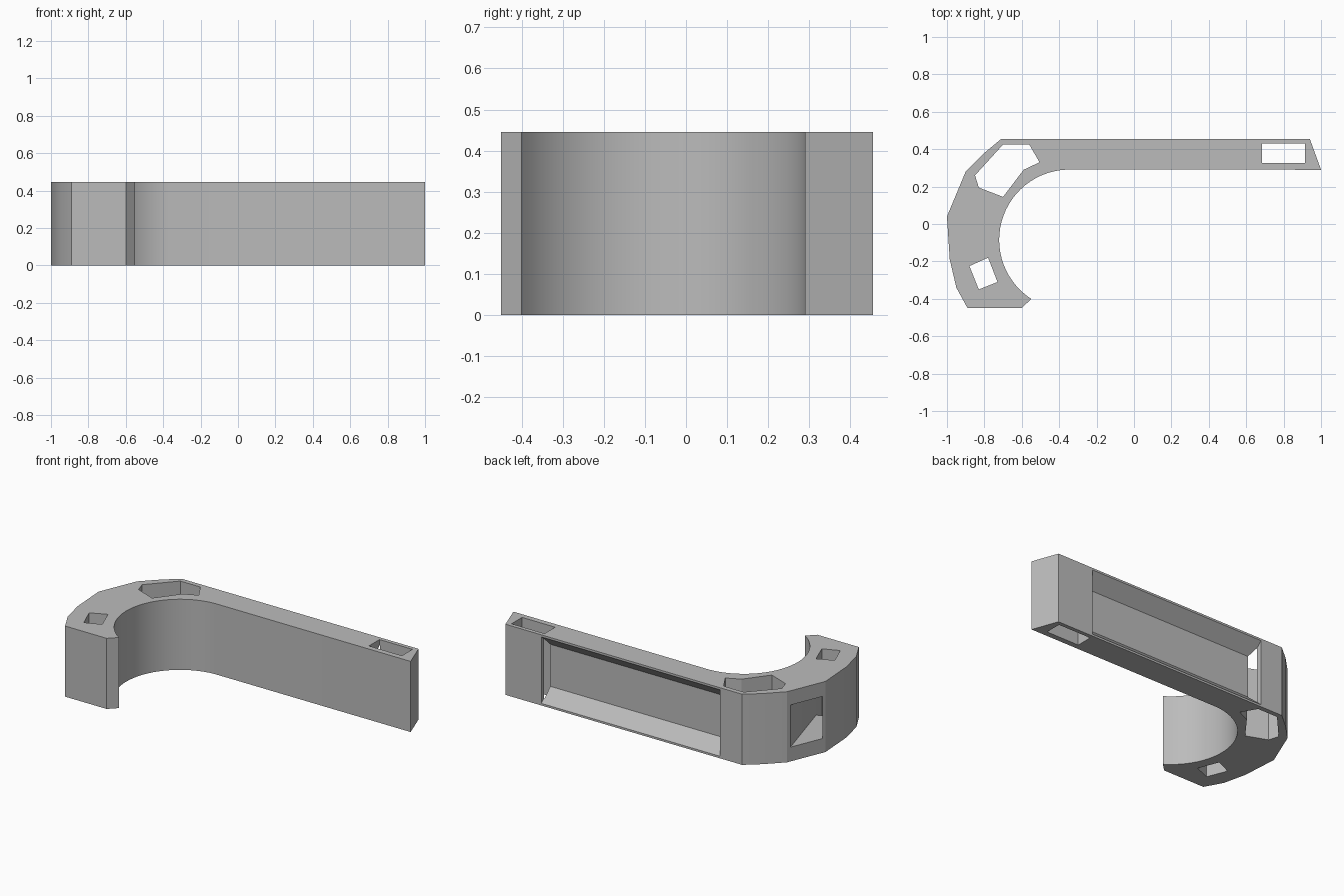
import bpy, bmesh, math

cube = bpy.data.objects.get("Cube")
if cube:
    bpy.data.objects.remove(cube, do_unlink=True)

HEIGHT = 0.445

grey = bpy.data.materials.new("plain_grey")
grey.use_nodes = True
grey.diffuse_color = (0.5, 0.5, 0.5, 1)
grey.node_tree.nodes["Principled BSDF"].inputs["Base Color"].default_value = (0.5, 0.5, 0.5, 1)


def prism(name, points, lo, hi, axis="z"):
    """Extrude a closed profile along z (points are x, y) or x (points are y, z)."""
    bm = bmesh.new()
    place = (lambda p: (p[0], p[1], lo)) if axis == "z" else (lambda p: (lo, p[0], p[1]))
    face = bm.faces.new([bm.verts.new(place(p)) for p in points])
    out = bmesh.ops.extrude_face_region(bm, geom=[face])
    move = (0, 0, hi - lo) if axis == "z" else (hi - lo, 0, 0)
    bmesh.ops.translate(bm, vec=move, verts=[v for v in out["geom"] if isinstance(v, bmesh.types.BMVert)])
    bmesh.ops.recalc_face_normals(bm, faces=bm.faces)
    mesh = bpy.data.meshes.new(name)
    bm.to_mesh(mesh)
    bm.free()
    mesh.materials.append(grey)
    obj = bpy.data.objects.new(name, mesh)
    bpy.context.collection.objects.link(obj)
    return obj


def cut(body, cutter):
    """Subtract a cutter from the body and remove it."""
    cutter.hide_render = True
    mod = body.modifiers.new("cut", "BOOLEAN")
    mod.operation = "DIFFERENCE"
    mod.solver = "EXACT"
    mod.object = cutter
    bpy.context.view_layer.objects.active = body
    bpy.ops.object.modifier_apply(modifier=mod.name)
    bpy.data.objects.remove(cutter, do_unlink=True)


# Body: straight arm with a hook that follows a round inner edge
cx, cy, radius, steps = -0.345, -0.085, 0.376, 28
start, end = math.radians(93), math.radians(237)
inner = [(cx + radius * math.cos(start + (end - start) * i / steps),
          cy + radius * math.sin(start + (end - start) * i / steps)) for i in range(steps + 1)]
outer = [(-0.60, -0.45), (-0.89, -0.45), (-0.95, -0.34), (-0.985, -0.19), (-1, 0.04),
         (-0.90, 0.28), (-0.80, 0.38), (-0.71, 0.455), (0.94, 0.455), (1, 0.29)]
body = prism("hook_body", inner + outer, 0, HEIGHT)

# Vertical through holes: arm end, hook bend and hook tip
holes = {
    "arm_end_hole": [(0.685, 0.325), (0.915, 0.325), (0.915, 0.43), (0.685, 0.43)],
    "bend_hole": [(-0.70, 0.425), (-0.56, 0.425), (-0.505, 0.33), (-0.59, 0.29),
                  (-0.70, 0.145), (-0.83, 0.195), (-0.85, 0.26)],
    "tip_hole": [(-0.88, -0.225), (-0.78, -0.18), (-0.73, -0.31), (-0.83, -0.35)],
}
for name, points in holes.items():
    cut(body, prism(name, points, -0.1, HEIGHT + 0.1))

# Long back pocket with sloped floor and ceiling, open to the two neighbouring holes
pocket = [(0.5, 0.013), (0.5, 0.432), (0.455, 0.432), (0.372, 0.355), (0.372, 0.09), (0.455, 0.013)]
cut(body, prism("back_pocket", pocket, -0.557, 0.69, "x"))

# Slot from the outer slanted face down to the tip hole
slot = [(-0.91, 0.26), (-0.95, 0.29), (-1.03, 0.15), (-0.99, 0.055), (-0.879, -0.227),
        (-0.86, -0.26), (-0.77, -0.21), (-0.781, -0.18)]
cut(body, prism("side_slot", slot, 0.09, 0.355))

# Smooth the curved edges, keep the corners sharp
bpy.ops.object.select_all(action="DESELECT")
body.select_set(True)
bpy.context.view_layer.objects.active = body
bpy.ops.object.shade_smooth_by_angle(angle=math.radians(20))
